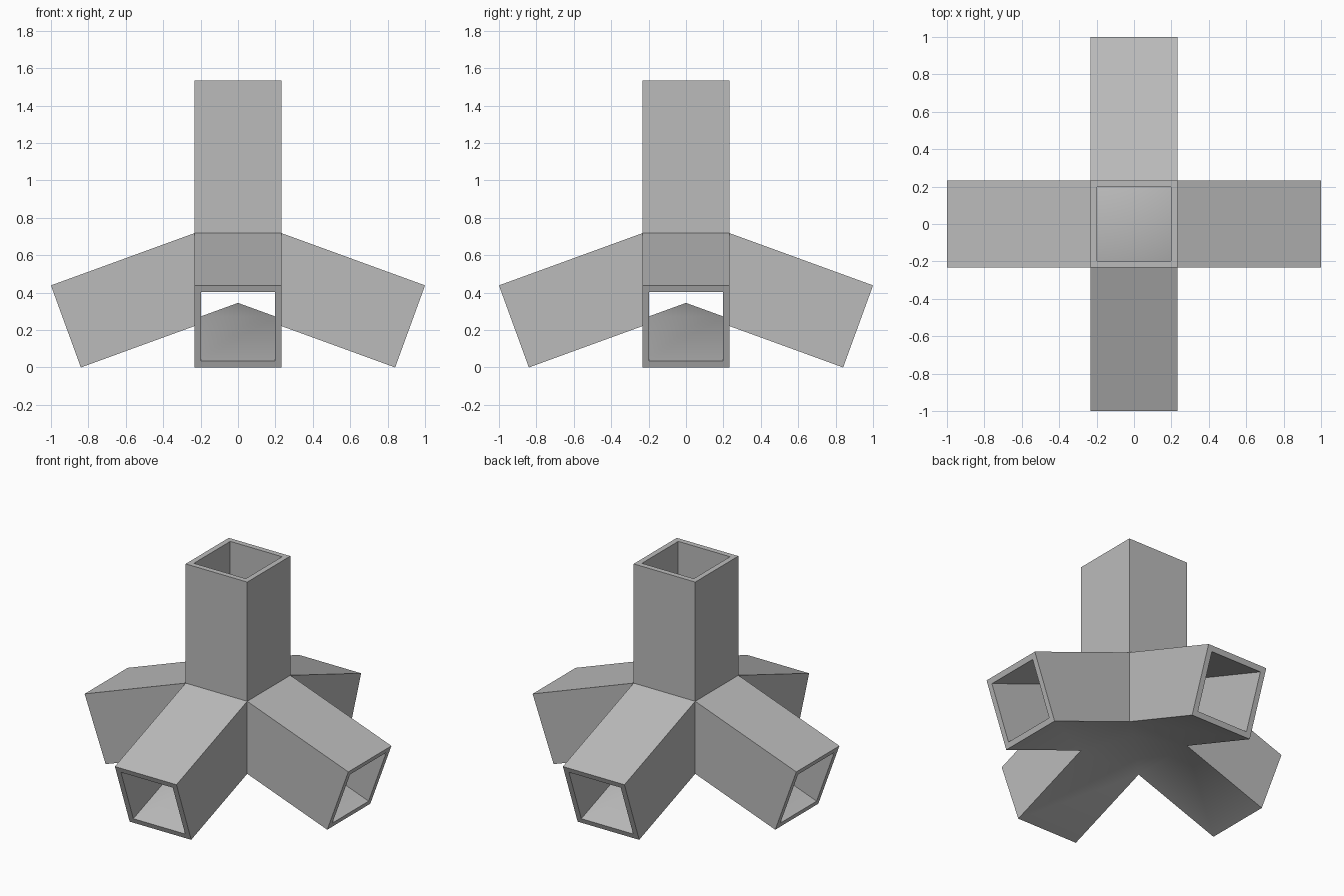
import bpy, bmesh, math
from mathutils import Matrix, Vector

cube = bpy.data.objects.get("Cube")
if cube:
    bpy.data.objects.remove(cube, do_unlink=True)

SLOPE = math.radians(20)
WIDTH = 0.467
WALL = 0.037
TOP = 1.535
COS, SIN, TAN = math.cos(SLOPE), math.sin(SLOPE), math.tan(SLOPE)

grey = bpy.data.materials.new("plain grey")
grey.use_nodes = True
colour = (0.5, 0.5, 0.5, 1)
grey.diffuse_color = colour
grey.node_tree.nodes["Principled BSDF"].inputs["Base Color"].default_value = colour


def shell_points(inset):
    """Points of one quarter of the outer (inset 0) or inner skin."""
    h = WIDTH / 2 - inset
    # End corners lie on the tilted end plane of the arm
    end_top = Vector((1 - inset * SIN, (WIDTH - inset) * COS))
    end_low = Vector((1 - (WIDTH - inset) * SIN, inset * COS))
    root_top = end_top.y + (end_top.x - h) * TAN
    root_low = end_low.y + (end_low.x - h) * TAN
    apex = end_low.y + end_low.x * TAN
    p = {"apex": (0, 0, apex)}
    for s, side in ((-1, "r"), (1, "l")):
        y = s * h
        p["low_" + side] = (h, y, root_low)
        p["top_" + side] = (h, y, root_top)
        p["end_low_" + side] = (end_low.x, y, end_low.y)
        p["end_top_" + side] = (end_top.x, y, end_top.y)
        p["rim_" + side] = (h, y, TOP)
    return p


SKIN = (
    ("apex", "low_r", "low_l"),                       # belly of the hub
    ("low_r", "end_low_r", "end_low_l", "low_l"),     # arm underside
    ("top_r", "top_l", "end_top_l", "end_top_r"),     # arm top
    ("low_r", "top_r", "end_top_r", "end_low_r"),     # arm sides
    ("low_l", "end_low_l", "end_top_l", "top_l"),
    ("top_r", "rim_r", "rim_l", "top_l"),             # upright wall
)
END = ("end_low_r", "end_low_l", "end_top_l", "end_top_r")

bm = bmesh.new()
outer, inner = shell_points(0), shell_points(WALL)

for quarter in range(4):
    turn = Matrix.Rotation(quarter * math.pi / 2, 3, "Z")

    def face(points):
        bm.faces.new([bm.verts.new(turn @ Vector(q)) for q in points])

    # Outer and inner skins
    for names in SKIN:
        face([outer[n] for n in names])
        face([inner[n] for n in reversed(names)])
    # Rim around the arm opening
    for a, b in zip(END, END[1:] + END[:1]):
        face([outer[a], outer[b], inner[b], inner[a]])
    # Rim on top of the upright tube
    face([outer["rim_r"], inner["rim_r"], inner["rim_l"], outer["rim_l"]])

bmesh.ops.remove_doubles(bm, verts=bm.verts, dist=0.0005)
bmesh.ops.recalc_face_normals(bm, faces=bm.faces)

mesh = bpy.data.meshes.new("tube_connector")
bm.to_mesh(mesh)
bm.free()
mesh.materials.append(grey)
connector = bpy.data.objects.new("tube_connector", mesh)
bpy.context.collection.objects.link(connector)

bpy.ops.object.select_all(action="DESELECT")
connector.select_set(True)
bpy.context.view_layer.objects.active = connector
bpy.ops.object.shade_smooth_by_angle(angle=math.radians(30))
